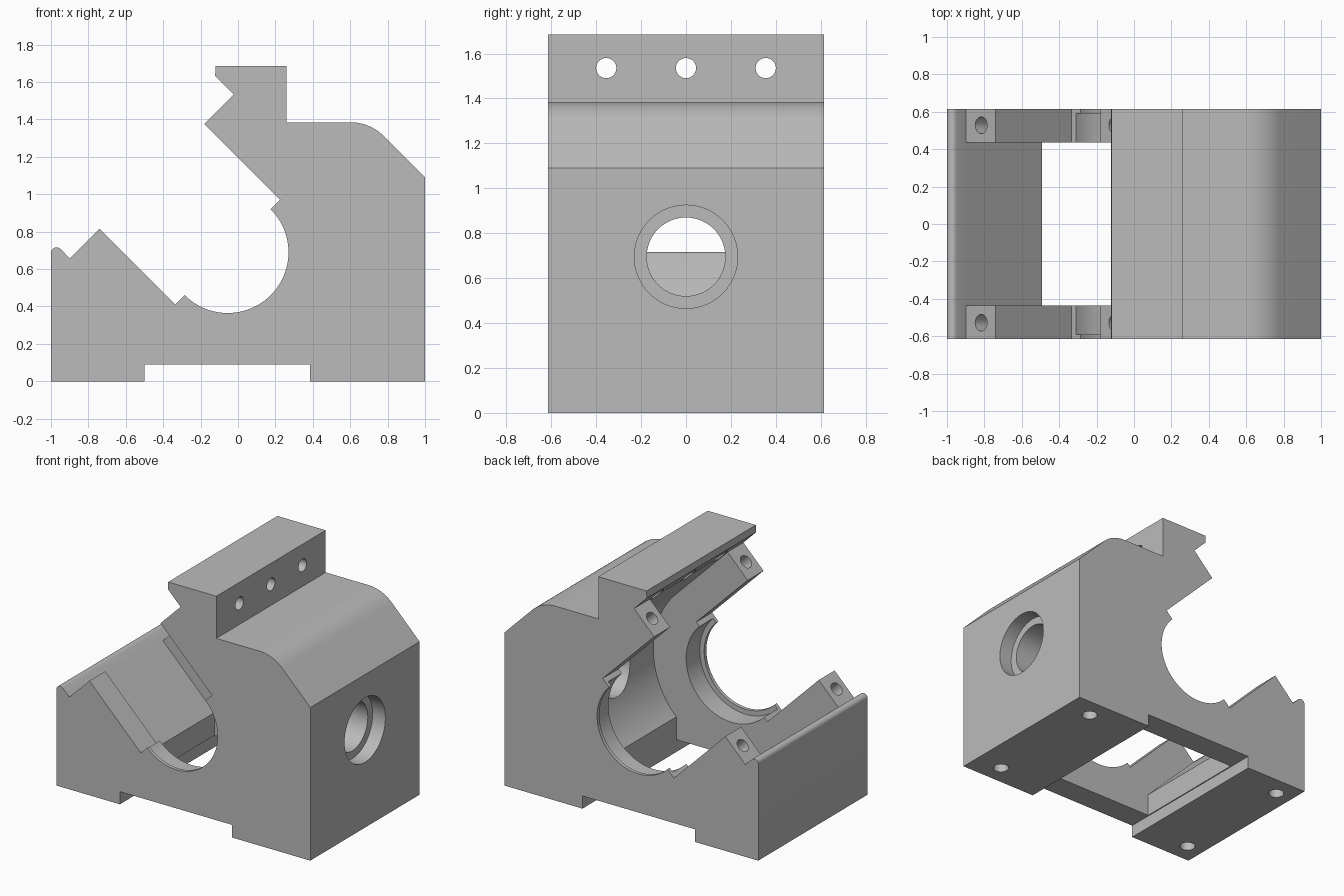
import bpy, bmesh, math
from mathutils import Vector, Matrix

cube = bpy.data.objects.get("Cube")
if cube:
    bpy.data.objects.remove(cube, do_unlink=True)

WIDTH = 0.615            # half width of the housing
INNER = 0.437            # half width of the cavity
CX, CZ = -0.055, 0.69    # main bore centre
R2 = math.sqrt(0.5)

grey = bpy.data.materials.new("machined grey")
grey.use_nodes = True
grey.diffuse_color = (0.5, 0.5, 0.5, 1)
grey.node_tree.nodes["Principled BSDF"].inputs["Base Color"].default_value = (0.5, 0.5, 0.5, 1)


def tilted(s, t):
    """Point in the 45 degree frame of the open mouth: s across, t outward."""
    return (CX + (s - t) * R2, CZ + (s + t) * R2)


def arc(cx, cz, r, a0, a1, n):
    angles = [math.radians(a0 + (a1 - a0) * i / n) for i in range(n + 1)]
    return [(cx + r * math.cos(a), cz + r * math.sin(a)) for a in angles]


def finish(name, bm):
    bmesh.ops.recalc_face_normals(bm, faces=bm.faces)
    mesh = bpy.data.meshes.new(name)
    bm.to_mesh(mesh)
    bm.free()
    mesh.materials.append(grey)
    obj = bpy.data.objects.new(name, mesh)
    bpy.context.collection.objects.link(obj)
    return obj


def extrude_profile(name, points, half):
    bm = bmesh.new()
    face = bm.faces.new([bm.verts.new((x, -half, z)) for x, z in points])
    new = bmesh.ops.extrude_face_region(bm, geom=[face])["geom"]
    verts = [v for v in new if isinstance(v, bmesh.types.BMVert)]
    bmesh.ops.translate(bm, verts=verts, vec=(0, 2 * half, 0))
    return finish(name, bm)


def rod(name, start, end, radius, sides=32):
    a, b = Vector(start), Vector(end)
    turn = (b - a).to_track_quat('Z', 'Y').to_matrix().to_4x4()
    bm = bmesh.new()
    bmesh.ops.create_cone(bm, cap_ends=True, segments=sides, radius1=radius, radius2=radius,
                          depth=(b - a).length, matrix=Matrix.Translation((a + b) / 2) @ turn)
    return finish(name, bm)


def cut(body, cutter):
    mod = body.modifiers.new("cut", 'BOOLEAN')
    mod.operation, mod.solver, mod.object = 'DIFFERENCE', 'EXACT', cutter
    bpy.context.view_layer.objects.active = body
    bpy.ops.object.modifier_apply(modifier=mod.name)
    bpy.data.objects.remove(cutter, do_unlink=True)


# Housing block: feet, sloped shoulder, clamp lip, stepped mouth and bore
outline = [(-1, 0), (-0.5, 0), (-0.5, 0.09), (0.385, 0.09), (0.385, 0), (1, 0), (1, 1.09)]
outline += arc(0.6, 1.13, 0.255, 45, 90, 12)
outline += [(0.26, 1.385), (0.26, 1.685), (-0.12, 1.685), tilted(0.62, 0.715),
            tilted(0.62, 0.573), tilted(0.396, 0.573), tilted(0.396, 0)]
outline += arc(CX, CZ, 0.325, 45, -135, 48)
outline += [tilted(-0.396, 0), tilted(-0.396, 0.573), tilted(-0.62, 0.573)]
outline += arc(-0.97, 0.686, 0.03, 45, 180, 8)
housing = extrude_profile("bearing_housing", outline, WIDTH)

# Inner cavity, open through the mouth and the underside
edge = 0.619
cavity = arc(CX, CZ, edge, 45, -45, 40)
cavity += [(cavity[-1][0], -0.2), (tilted(-edge, 0)[0], -0.2),
           tilted(-edge, 0), tilted(-edge, 2), tilted(edge, 2)]
cut(housing, extrude_profile("cavity_cutter", cavity, INNER))

# Bearing seats behind thin outer lips
cut(housing, rod("seat_cutter", (CX, -0.59, CZ), (CX, 0.59, CZ), 0.36, 96))

# Stepped port in the side wall
cut(housing, rod("port_cutter", (0.3, 0, 0.695), (1.2, 0, 0.695), 0.175, 64))
cut(housing, rod("counterbore_cutter", (0.9, 0, 0.695), (1.2, 0, 0.695), 0.23, 64))

# Clamp lip holes
for y in (-0.355, 0, 0.355):
    cut(housing, rod("lip_hole_cutter", (-0.3, y, 1.535), (0.5, y, 1.535), 0.045))

for side in (-1, 1):
    # Cap bolt holes in the tilted pads
    for s in (-0.505, 0.505):
        (x0, z0), (x1, z1) = tilted(s, 0.28), tilted(s, 0.7)
        cut(housing, rod("bolt_hole_cutter", (x0, side * 0.528, z0), (x1, side * 0.528, z1), 0.045))
    # Mounting holes in the feet
    for x in (-0.87, 0.79):
        cut(housing, rod("foot_hole_cutter", (x, side * 0.47, -0.1), (x, side * 0.47, 0.3), 0.052))

bpy.ops.object.select_all(action='DESELECT')
housing.select_set(True)
bpy.context.view_layer.objects.active = housing
bpy.ops.object.shade_smooth_by_angle(angle=math.radians(25))
